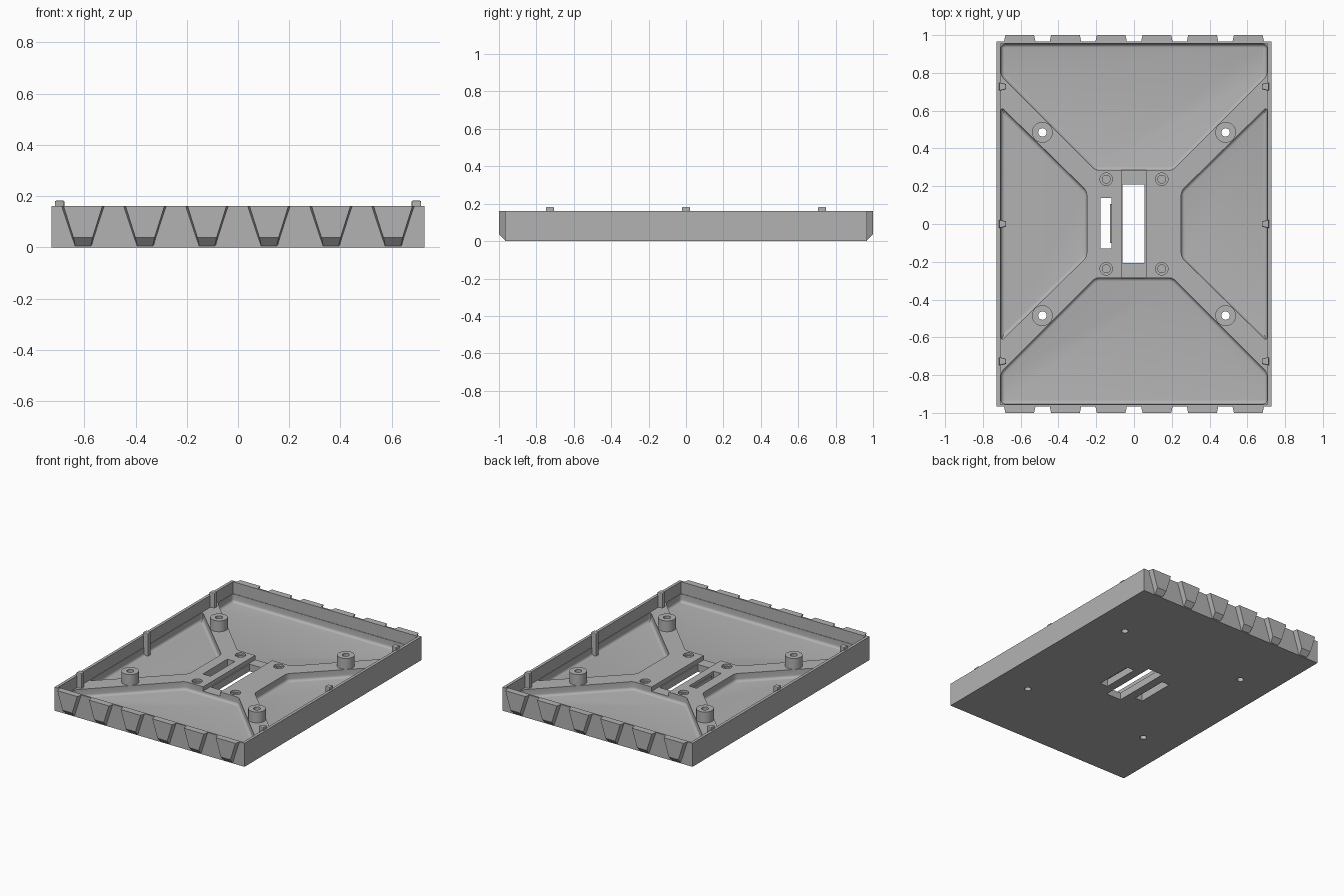
import bpy, bmesh, math

cube = bpy.data.objects.get("Cube")
if cube:
    bpy.data.objects.remove(cube, do_unlink=True)

grey = bpy.data.materials.new("plain_grey")
grey.use_nodes = True
COLOUR = (0.45, 0.45, 0.45, 1)
grey.diffuse_color = COLOUR
grey.node_tree.nodes["Principled BSDF"].inputs["Base Color"].default_value = COLOUR

W, D, H = 0.727, 0.967, 0.162      # half width, half depth, wall height
IN_X, IN_Y = 0.707, 0.955          # inside of the walls
FLOOR, RIB = 0.025, 0.08           # floor and rib heights


def finish(name, bm):
    bmesh.ops.recalc_face_normals(bm, faces=bm.faces)
    mesh = bpy.data.meshes.new(name)
    bm.to_mesh(mesh)
    bm.free()
    mesh.materials.append(grey)
    obj = bpy.data.objects.new(name, mesh)
    bpy.context.collection.objects.link(obj)
    return obj


def prism(name, outline, z0, z1, corner=0, fillet=0):
    """Upright prism with optional rounded corners and rounded bottom edge."""
    bm = bmesh.new()
    face = bm.faces.new([bm.verts.new((x, y, z0)) for x, y in outline])
    out = bmesh.ops.extrude_face_region(bm, geom=[face])
    for v in out["geom"]:
        if isinstance(v, bmesh.types.BMVert):
            v.co.z = z1
    if corner:
        edges = [e for e in bm.edges if abs(e.verts[0].co.z - e.verts[1].co.z) > 1e-4]
        bmesh.ops.bevel(bm, geom=edges, offset=corner, segments=4, profile=0.5, affect="EDGES")
    if fillet:
        edges = [e for e in bm.edges if all(abs(v.co.z - z0) < 1e-4 for v in e.verts)]
        bmesh.ops.bevel(bm, geom=edges, offset=fillet, segments=4, profile=0.5, affect="EDGES")
    return finish(name, bm)


def box(name, x0, x1, y0, y1, z0, z1, **kw):
    return prism(name, [(x0, y0), (x1, y0), (x1, y1), (x0, y1)], z0, z1, **kw)


def cylinder(name, x, y, r, z0, z1):
    ring = [(x + r * math.cos(i * math.tau / 32), y + r * math.sin(i * math.tau / 32))
            for i in range(32)]
    return prism(name, ring, z0, z1)


def combine(target, tool, operation="DIFFERENCE"):
    tool.hide_render = True
    mod = target.modifiers.new("combine", "BOOLEAN")
    mod.operation, mod.solver, mod.object = operation, "EXACT", tool
    bpy.context.view_layer.objects.active = target
    bpy.ops.object.modifier_apply(modifier=mod.name)
    bpy.data.objects.remove(tool, do_unlink=True)


# Tray body with an open cavity
tray = box("tray", -W, W, -D, D, 0, H)
combine(tray, box("cavity", -IN_X, IN_X, -IN_Y, IN_Y, RIB, 0.4))

# Four sunken pockets, leaving the crossed ribs and central plateau
px, py = IN_X - 0.003, IN_Y - 0.003
for s in (1, -1):
    end = [(-px, s * py), (px, s * py), (px, s * 0.785),
           (0.205, s * 0.285), (-0.205, s * 0.285), (-px, s * 0.785)]
    side = [(s * px, 0.62), (s * 0.25, 0.175), (s * 0.25, -0.175), (s * px, -0.62)]
    combine(tray, prism("end_pocket", end, FLOOR, 0.3, 0.02, 0.018))
    combine(tray, prism("side_pocket", side, FLOOR, 0.3, 0.02, 0.018))

# Mounting posts with through holes, and stepped screw holes on the plateau
for sx in (1, -1):
    for sy in (1, -1):
        x, y = sx * 0.485, sy * 0.485
        combine(tray, cylinder("post", x, y, 0.055, 0.015, 0.155), "UNION")
        combine(tray, cylinder("post_hole", x, y, 0.022, -0.1, 0.3))
        x, y = sx * 0.147, sy * 0.237
        combine(tray, cylinder("screw_recess", x, y, 0.033, 0.065, 0.3))
        combine(tray, cylinder("screw_hole", x, y, 0.021, 0.03, 0.3))

# Central channel and slots
combine(tray, box("channel", -0.067, 0.063, -0.3, 0.3, 0.05, 0.2))
combine(tray, box("centre_slot", -0.06, 0.055, -0.207, 0.21, -0.1, 0.2))
combine(tray, box("open_slot", -0.178, -0.12, -0.13, 0.138, -0.1, 0.2))
combine(tray, box("blind_slot", 0.115, 0.173, -0.13, 0.138, -0.1, 0.05))
# Small ledge along the open slot
box("slot_ledge", -0.128, -0.119, -0.1, 0.105, 0.03, 0.06)

# Snap ribs standing inside the side walls
for s in (1, -1):
    for label, y in (("front", -0.727), ("middle", 0), ("back", 0.727)):
        outline = [(s * 0.715, y - 0.023), (s * 0.715, y + 0.023),
                   (s * 0.677, y + 0.014), (s * 0.677, y - 0.014)]
        rib = prism(f"snap_rib_{label}_{'left' if s > 0 else 'right'}", outline, 0.02, 0.183)
        bevel = rib.modifiers.new("soft_edges", "BEVEL")
        bevel.width, bevel.segments = 0.006, 2


# Tapered teeth on both ends
def tooth(name, cx, s):
    bm = bmesh.new()
    rings = []
    # height, half width at the wall, half width outside, outer depth
    for z, back, front, y in ((H, 0.084, 0.076, 1.0), (0.038, 0.043, 0.037, 1.0),
                              (0.006, 0.034, 0.03, 0.97)):
        rings.append([bm.verts.new((cx + x, s * d, z)) for x, d in
                      ((-back, D - 0.004), (-front, y), (front, y), (back, D - 0.004))])
    for a, b in zip(rings, rings[1:]):
        for i in range(4):
            j = (i + 1) % 4
            bm.faces.new((a[i], a[j], b[j], b[i]))
    bm.faces.new(rings[0])
    bm.faces.new(rings[-1])
    return finish(name, bm)


for s, label in ((-1, "front"), (1, "back")):
    for i in range(6):
        tooth(f"{label}_tooth_{i + 1}", (i - 2.5) * 0.242, s)

# Smooth the rounded surfaces while keeping hard edges
bpy.ops.object.select_all(action="DESELECT")
tray.select_set(True)
bpy.context.view_layer.objects.active = tray
bpy.ops.object.shade_smooth_by_angle(angle=math.radians(30))
